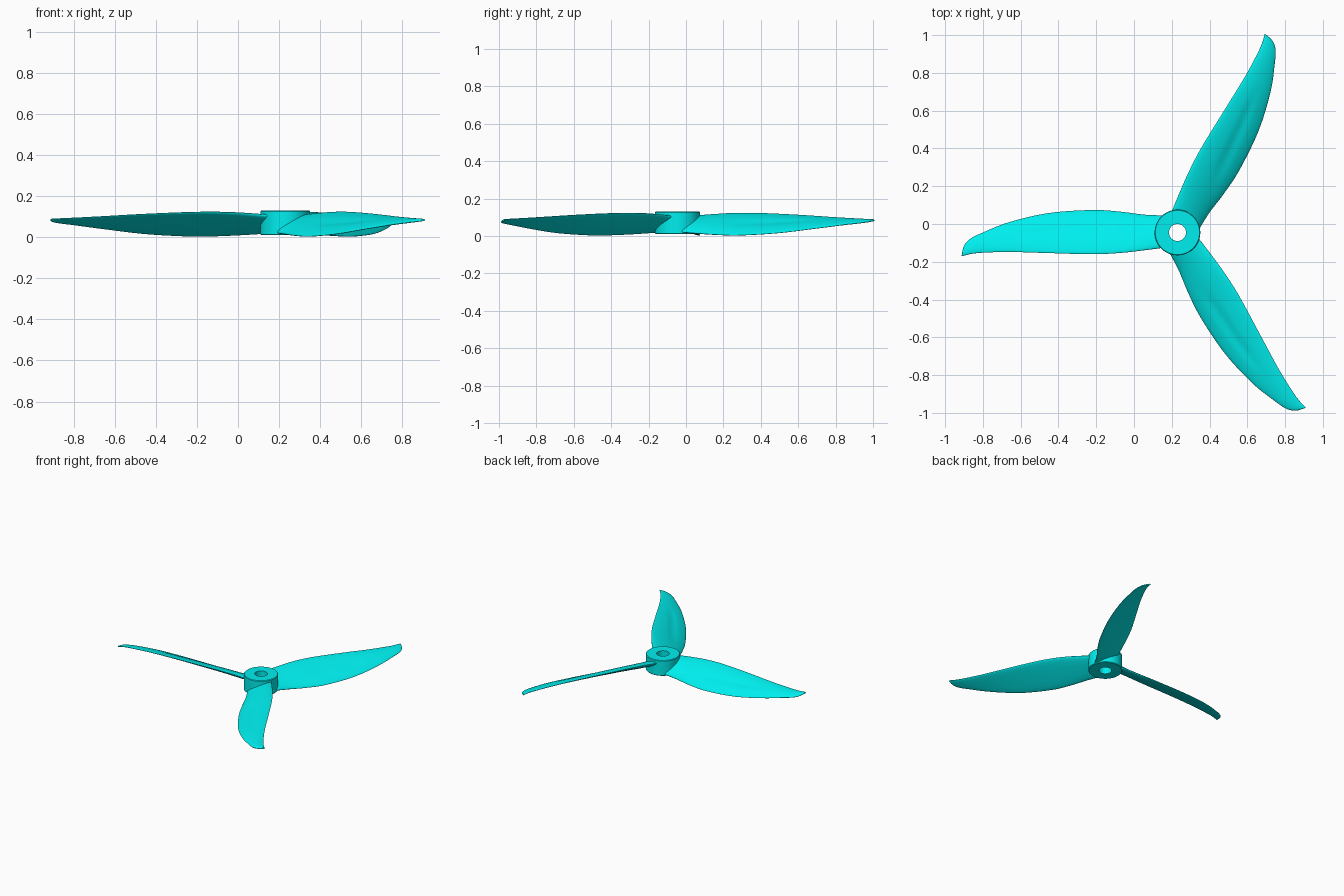
import bpy, bmesh, math
from mathutils import Vector, Matrix

if "Cube" in bpy.data.objects:
    bpy.data.objects.remove(bpy.data.objects["Cube"])

CENTRE = Vector((0.23, -0.045, 0))

teal = bpy.data.materials.new("cyan_plastic")
teal.diffuse_color = (0.0, 0.86, 0.86, 1)
teal.use_nodes = True
teal.node_tree.nodes["Principled BSDF"].inputs["Base Color"].default_value = teal.diffuse_color


def finish(bm, name, angle):
    bmesh.ops.recalc_face_normals(bm, faces=bm.faces)
    mesh = bpy.data.meshes.new(name)
    bm.to_mesh(mesh)
    bm.free()
    ob = bpy.data.objects.new(name, mesh)
    bpy.context.collection.objects.link(ob)
    ob.data.materials.append(teal)
    bpy.ops.object.select_all(action='DESELECT')
    ob.select_set(True)
    bpy.context.view_layer.objects.active = ob
    bpy.ops.object.shade_smooth_by_angle(angle=math.radians(angle))
    return ob


def loft(bm, rings, close):
    n = len(rings[0])
    pairs = list(zip(rings, rings[1:]))
    if close:
        pairs.append((rings[-1], rings[0]))
    for a, b in pairs:
        for i in range(n):
            j = (i + 1) % n
            bm.faces.new((a[i], a[j], b[j], b[i]))


# Hub: ring profile turned around the axle, with small chamfers
def make_hub():
    profile = [(0.045, 0.01), (0.117, 0.01), (0.121, 0.014),
               (0.121, 0.126), (0.117, 0.13), (0.045, 0.13)]
    bm = bmesh.new()
    n = 80
    rings = []
    for r, z in profile:
        rings.append([bm.verts.new(CENTRE + Vector((
            r * math.cos(2 * math.pi * i / n), r * math.sin(2 * math.pi * i / n), z)))
            for i in range(n)])
    loft(bm, rings, True)
    finish(bm, "hub", 30)


# Blade stations: leading edge (radius, offset, z), trailing edge (same), thickness
STATIONS = [
    (0.07, 0.090, 0.022, 0.07, -0.080, 0.104, 0.042),
    (0.175, 0.094, 0.014, 0.175, -0.094, 0.114, 0.038),
    (0.30, 0.110, 0.007, 0.30, -0.108, 0.121, 0.034),
    (0.45, 0.119, 0.004, 0.45, -0.115, 0.121, 0.031),
    (0.68, 0.103, 0.016, 0.68, -0.109, 0.112, 0.026),
    (0.89, 0.055, 0.041, 0.89, -0.103, 0.100, 0.021),
    (1.03, 0.000, 0.060, 1.03, -0.107, 0.092, 0.018),
    (1.095, -0.032, 0.068, 1.09, -0.113, 0.089, 0.015),
    (1.13, -0.070, 0.075, 1.125, -0.121, 0.087, 0.013),
    (1.142, -0.119, 0.083, 1.142, -0.125, 0.085, 0.010),
]


def spline(points, steps):
    out = []
    for i in range(len(points) - 1):
        p = [points[max(0, min(len(points) - 1, i + k))] for k in (-1, 0, 1, 2)]
        for s in range(steps):
            t = s / steps
            out.append([0.5 * (2 * b + (c - a) * t + (2 * a - 5 * b + 4 * c - d) * t * t
                               + (3 * b - a - 3 * c + d) * t ** 3)
                        for a, b, c, d in zip(*p)])
    out.append(list(points[-1]))
    return out


def make_blade(name, degrees):
    bm = bmesh.new()
    turn = Matrix.Rotation(math.radians(degrees), 3, 'Z')
    half = 20
    rings = []
    for rl, sl, zl, rt, st, zt, th in spline(STATIONS, 7):
        lead, trail = Vector((-rl, sl, zl)), Vector((-rt, st, zt))
        chord = trail - lead
        normal = chord.cross(Vector((-1, 0, 0))).normalized()
        if normal.z < 0:
            normal.negate()
        scale = min(1, chord.length / 0.2)
        # shallow groove along the middle of the upper face
        groove = 0.006 * math.exp(-((rl - 0.58) / 0.22) ** 4)
        middle = 0.40 + 0.22 * (rl - 0.35)
        ring = []
        for i in range(2 * half):
            a = math.pi * i / half
            u = math.cos(a)
            t = (1 - u) / 2
            h = 0.5 * th * math.sin(a) + 0.005 * scale * (1 - u * u)
            if i < half:
                h -= groove * math.exp(-((t - middle) / 0.10) ** 2)
            ring.append(bm.verts.new(CENTRE + turn @ (lead + chord * t + normal * h)))
        rings.append(ring)
    loft(bm, rings, False)
    bm.faces.new(rings[0])
    bm.faces.new(rings[-1])
    finish(bm, name, 50)


make_hub()
for k in range(3):
    make_blade("blade_%d" % (k + 1), 120 * k)
